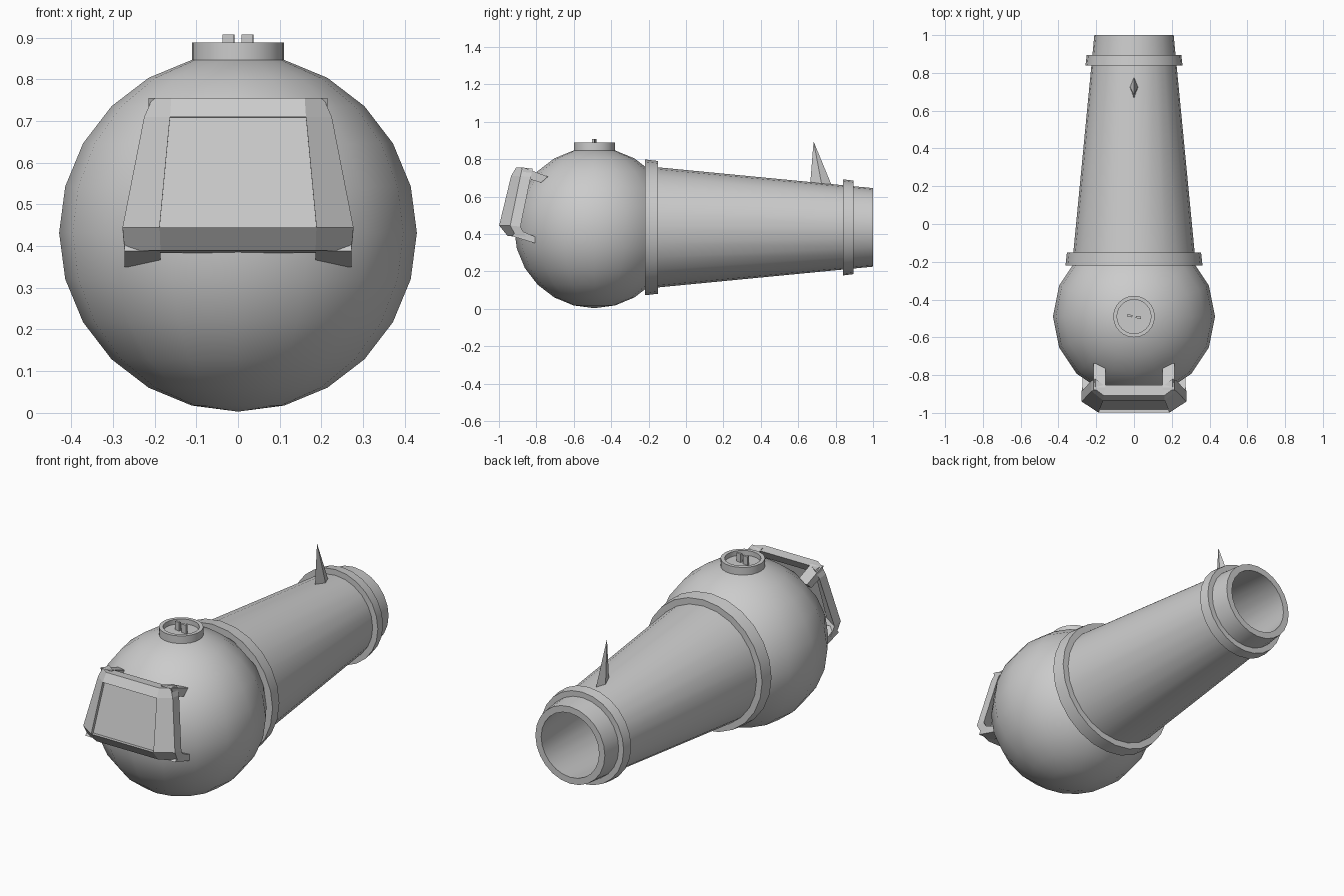
import bpy, bmesh, math
from mathutils import Vector, Matrix

cube = bpy.data.objects.get("Cube")
if cube:
    bpy.data.objects.remove(cube, do_unlink=True)


def finish(name, bm, smooth=False):
    """Turn a bmesh into a named object."""
    bmesh.ops.recalc_face_normals(bm, faces=bm.faces)
    mesh = bpy.data.meshes.new(name)
    bm.to_mesh(mesh)
    bm.free()
    obj = bpy.data.objects.new(name, mesh)
    bpy.context.collection.objects.link(obj)
    if smooth:
        bpy.ops.object.select_all(action='DESELECT')
        obj.select_set(True)
        bpy.context.view_layer.objects.active = obj
        bpy.ops.object.shade_smooth_by_angle(angle=math.radians(30))
    return obj


def lathe(name, profile, matrix, segments=24):
    """Spin a closed (radius, height) profile about local z."""
    bm = bmesh.new()
    rings = []
    for i in range(segments):
        a = math.tau * i / segments
        rings.append([bm.verts.new((r * math.cos(a), r * math.sin(a), h))
                      for r, h in profile])
    n = len(profile)
    for i in range(segments):
        a, b = rings[i], rings[(i + 1) % segments]
        for j in range(n):
            k = (j + 1) % n
            bm.faces.new((a[j], b[j], b[k], a[k]))
    bm.transform(matrix)
    return finish(name, bm, True)


def side_prism(name, profile, x0, x1):
    """Extrude a (y, z) outline across x."""
    bm = bmesh.new()
    face = bm.faces.new([bm.verts.new((x0, y, z)) for y, z in profile])
    ext = bmesh.ops.extrude_face_region(bm, geom=[face], use_keep_orig=True)
    verts = [g for g in ext["geom"] if isinstance(g, bmesh.types.BMVert)]
    bmesh.ops.translate(bm, verts=verts, vec=(x1 - x0, 0, 0))
    return finish(name, bm)


# Round body
body_centre = Vector((0, -0.49, 0.432))
bm = bmesh.new()
bmesh.ops.create_uvsphere(bm, u_segments=16, v_segments=12, radius=0.429)
bm.transform(Matrix.Translation(body_centre))
finish("body", bm, True)

# Hollow barrel and its two bands, lying along y
along_y = Matrix.Translation((0, 0, 0.435)) @ Matrix.Rotation(-math.pi / 2, 4, 'X')
lathe("barrel", [(0.326, -0.2), (0.21, 1), (0.175, 1), (0.285, -0.2)], along_y)
lathe("rear_band", [(0.3, -0.22), (0.363, -0.22), (0.355, -0.15), (0.3, -0.15)], along_y)
lathe("muzzle_band", [(0.2, 0.84), (0.257, 0.84), (0.25, 0.895), (0.2, 0.895)], along_y)

# Filler cap: raised rim, floor and two pegs
cap = Matrix.Translation((0, -0.49, 0))
lathe("cap_rim", [(0.11, 0.83), (0.11, 0.888), (0.09, 0.888), (0.09, 0.83)], cap)
bm = bmesh.new()
bmesh.ops.create_cone(bm, cap_ends=True, segments=24, radius1=0.095, radius2=0.095,
                      depth=0.03, matrix=Matrix.Translation((0, -0.49, 0.847)))
finish("cap_floor", bm)
for side, y in ((-1, -0.486), (1, -0.494)):
    bm = bmesh.new()
    bmesh.ops.create_cube(bm, size=1, matrix=Matrix.Translation((side * 0.023, y, 0.88))
                          @ Matrix.Rotation(-0.15, 4, 'Z')
                          @ Matrix.Diagonal((0.028, 0.012, 0.056, 1)))
    finish("cap_peg_left" if side > 0 else "cap_peg_right", bm)

# Sight fin: leaning diamond spike
bm = bmesh.new()
base = [bm.verts.new(p) for p in ((0, 0.662, 0.64), (0.024, 0.73, 0.64),
                                  (0, 0.787, 0.64), (-0.024, 0.73, 0.64))]
tip = bm.verts.new((0, 0.682, 0.895))
bm.faces.new(base)
for i in range(4):
    bm.faces.new((base[i], base[(i + 1) % 4], tip))
finish("sight_fin", bm)

# Visor frame: each level is (z, front half width, front y, side half width, side y)
levels = [(0.39, 0.186, -0.955, 0.272, -0.91),
          (0.445, 0.188, -0.999, 0.277, -0.94),
          (0.71, 0.163, -0.935, 0.225, -0.885),
          (0.755, 0.16, -0.908, 0.205, -0.875)]
bm = bmesh.new()
rows = [[bm.verts.new(p) for p in ((-w, ys, z), (-f, yf, z), (f, yf, z), (w, ys, z))]
        for z, f, yf, w, ys in levels]
for r in range(3):
    for c in range(3):
        if (r, c) != (1, 1):
            bm.faces.new((rows[r][c], rows[r][c + 1], rows[r + 1][c + 1], rows[r + 1][c]))
ext = bmesh.ops.extrude_face_region(bm, geom=bm.faces[:], use_keep_orig=True)
back = [g for g in ext["geom"] if isinstance(g, bmesh.types.BMVert)]
bmesh.ops.translate(bm, verts=back, vec=(0, 0.055, -0.006))
finish("visor_frame", bm)

# Visor pane, slightly recessed
bm = bmesh.new()
pane = []
for z, f, yf, w, ys in levels[1:3]:
    pane.append([bm.verts.new((s * (f + 0.003), yf + 0.018, z)) for s in (-1, 1)])
bm.faces.new((pane[0][0], pane[0][1], pane[1][1], pane[1][0]))
finish("visor_pane", bm)

# Brackets joining the visor to the body
upper = [(-0.88, 0.755), (-0.865, 0.754), (-0.738, 0.706), (-0.775, 0.674), (-0.86, 0.7)]
lower = [(-0.93, 0.388), (-0.807, 0.35), (-0.807, 0.385), (-0.9, 0.425)]
for side, label in ((1, "left"), (-1, "right")):
    side_prism("upper_bracket_" + label, upper, side * 0.15, side * 0.215)
    side_prism("lower_bracket_" + label, lower, side * 0.186, side * 0.272)
